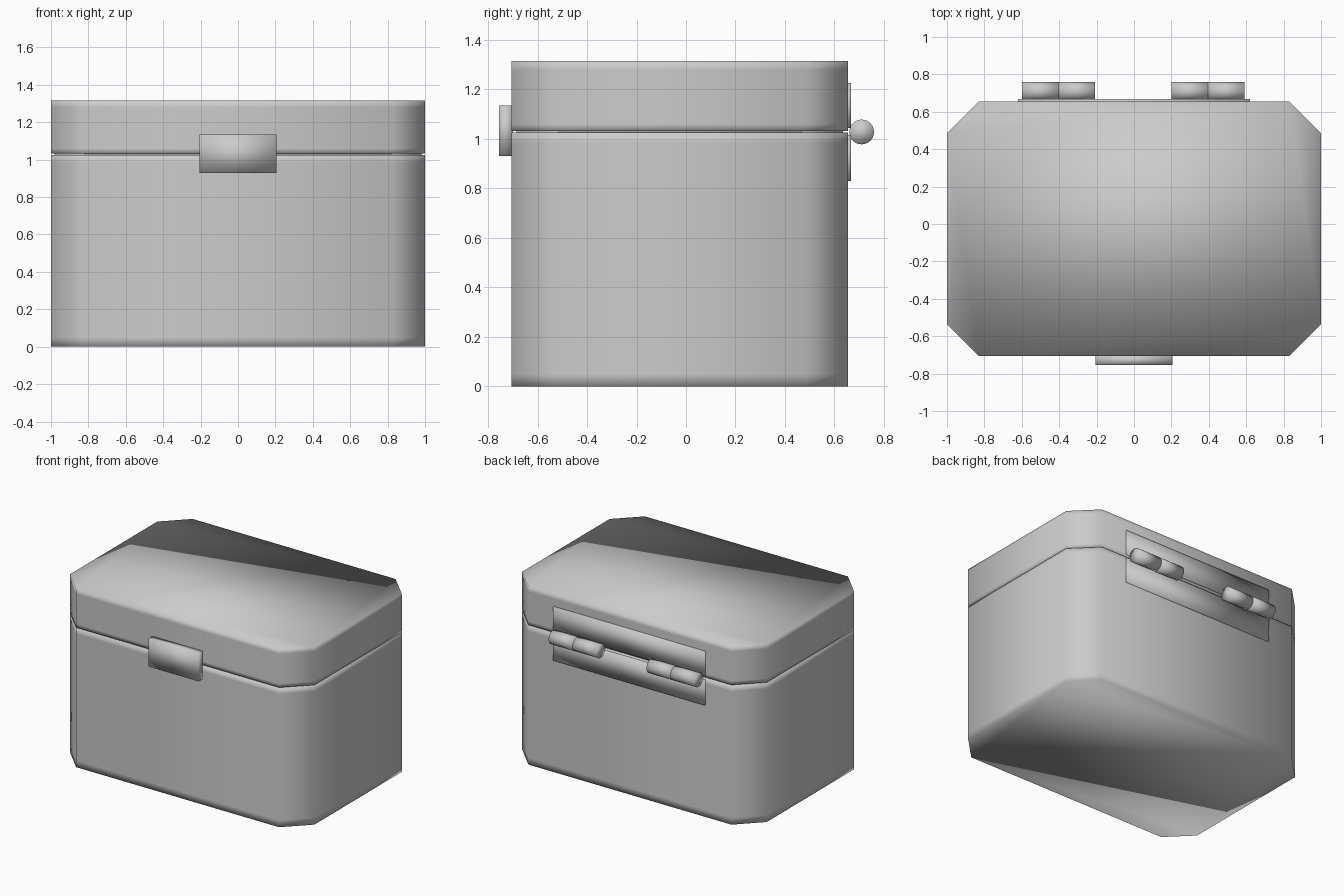
import bpy, bmesh
from math import pi
from mathutils import Matrix

if "Cube" in bpy.data.objects:
    bpy.data.objects.remove(bpy.data.objects["Cube"])

X, Y0, Y1, C = 1.0, -0.705, 0.655, 0.17


def finish(bm, name):
    bmesh.ops.recalc_face_normals(bm, faces=bm.faces)
    mesh = bpy.data.meshes.new(name)
    bm.to_mesh(mesh)
    bm.free()
    mesh.polygons.foreach_set("use_smooth", [True] * len(mesh.polygons))
    obj = bpy.data.objects.new(name, mesh)
    bpy.context.collection.objects.link(obj)
    return obj


def octagon(inset):
    x, y0, y1 = X - inset, Y0 + inset, Y1 - inset
    return [(x - C, y0), (x, y0 + C), (x, y1 - C), (x - C, y1),
            (C - x, y1), (-x, y1 - C), (-x, y0 + C), (C - x, y0)]


def shell(name, levels, inset=0.0):
    """Chamfered prism lofted through the given heights."""
    bm = bmesh.new()
    rings = [[bm.verts.new((x, y, z)) for x, y in octagon(inset)] for z in levels]
    for a, b in zip(rings, rings[1:]):
        for i in range(8):
            j = (i + 1) % 8
            bm.faces.new((a[i], a[j], b[j], b[i]))
    bm.faces.new(rings[0][::-1])
    bm.faces.new(rings[-1])
    return finish(bm, name)


def block(name, x0, x1, y0, y1, z0, z1):
    bm = bmesh.new()
    size = Matrix.Diagonal((x1 - x0, y1 - y0, z1 - z0, 1))
    mid = Matrix.Translation(((x0 + x1) / 2, (y0 + y1) / 2, (z0 + z1) / 2))
    bmesh.ops.create_cube(bm, size=1, matrix=mid @ size)
    return finish(bm, name)


def barrel(name, x0, x1):
    bm = bmesh.new()
    place = Matrix.Translation(((x0 + x1) / 2, 0.71, 1.028)) @ Matrix.Rotation(pi / 2, 4, 'Y')
    bmesh.ops.create_cone(bm, cap_ends=True, segments=32, radius1=0.05, radius2=0.05,
                          depth=x1 - x0, matrix=place)
    return finish(bm, name)


# Body and lid, with support rings near their rims, and a recessed seam
shell("body", (0, 0.05, 0.985, 1.025))
shell("lid", (1.032, 1.06, 1.28, 1.315))
shell("seam", (1.0, 1.06), 0.02)

# Front latch
block("latch", -0.205, 0.205, -0.755, -0.7, 0.93, 1.135)

# Hinge leaves on the back
block("hinge_leaf_lower", -0.62, 0.62, 0.645, 0.667, 0.83, 1.015)
block("hinge_leaf_upper", -0.62, 0.62, 0.645, 0.667, 1.045, 1.225)

# Paired hinge knuckles
for side, start in (("left", -0.6), ("right", 0.2)):
    for n in range(2):
        x = start + n * 0.196
        barrel(f"hinge_knuckle_{side}_{n + 1}", x, x + 0.195)
